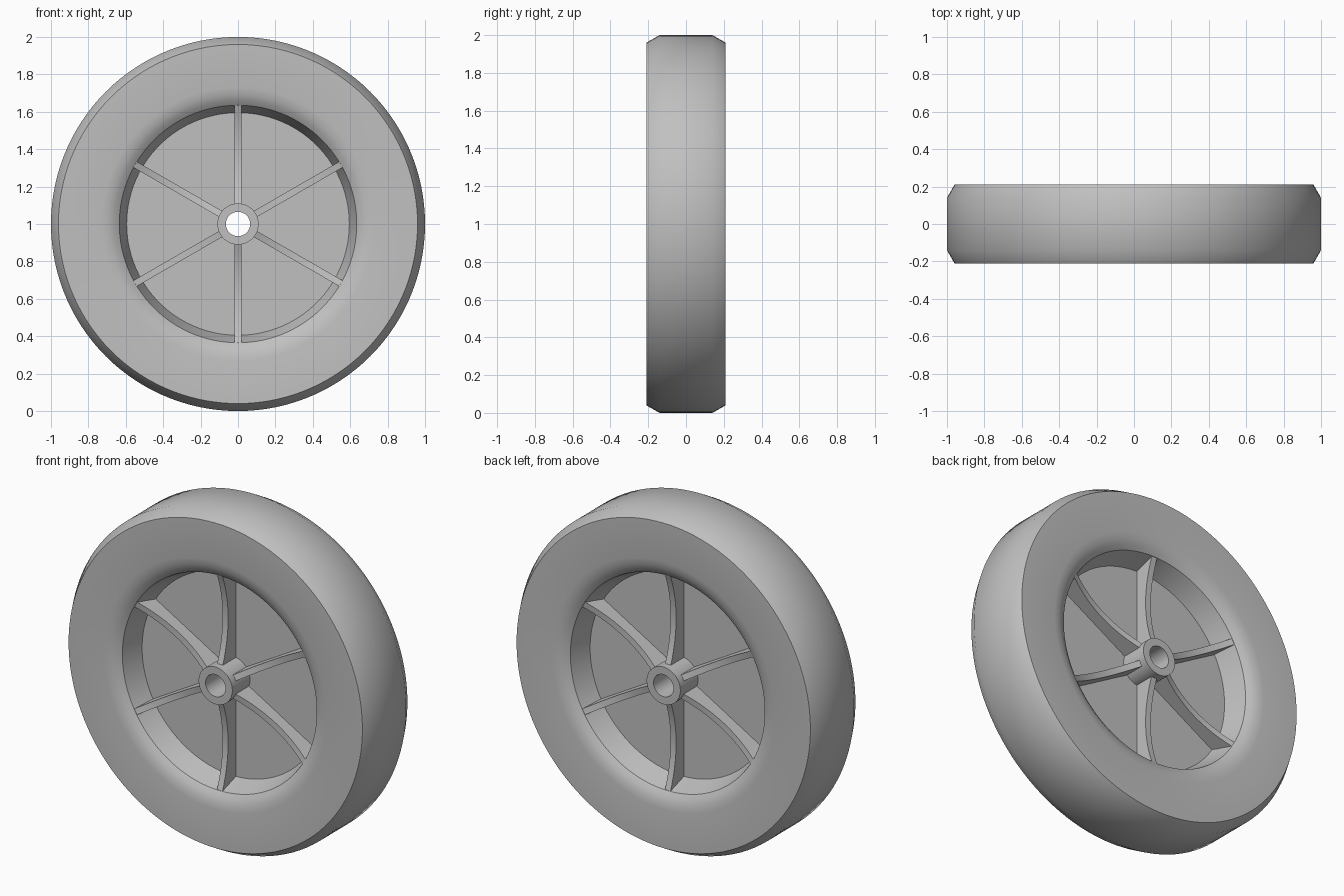
import bpy
import bmesh
from math import cos, sin, pi, radians

cube = bpy.data.objects.get("Cube")
if cube:
    bpy.data.objects.remove(cube, do_unlink=True)

SEGMENTS = 120
SPOKES = 6
CENTRE_Z = 1.0

grey = bpy.data.materials.new("plain grey")
grey.use_nodes = True
grey.diffuse_color = (0.53, 0.53, 0.53, 1)
grey.node_tree.nodes["Principled BSDF"].inputs["Base Color"].default_value = grey.diffuse_color


def finish(name, bm):
    bmesh.ops.recalc_face_normals(bm, faces=bm.faces)
    mesh = bpy.data.meshes.new(name)
    bm.to_mesh(mesh)
    bm.free()
    mesh.materials.append(grey)
    obj = bpy.data.objects.new(name, mesh)
    bpy.context.collection.objects.link(obj)
    bpy.ops.object.select_all(action="DESELECT")
    obj.select_set(True)
    bpy.context.view_layer.objects.active = obj
    bpy.ops.object.shade_smooth_by_angle(angle=radians(31))
    return obj


def mirrored(half):
    """Close a half section of (radius, depth) points across the mid plane."""
    return half + [(r, -y) for r, y in reversed(half)]


def revolve(name, section):
    bm = bmesh.new()
    rings = []
    for i in range(SEGMENTS):
        a = 2 * pi * i / SEGMENTS
        rings.append([bm.verts.new((r * cos(a), y, CENTRE_Z + r * sin(a)))
                      for r, y in section])
    n = len(section)
    for i, ring in enumerate(rings):
        following = rings[(i + 1) % SEGMENTS]
        for j in range(n):
            k = (j + 1) % n
            bm.faces.new((ring[j], ring[k], following[k], following[j]))
    return finish(name, bm)


# Wheel body: bored hub, thin web, sloped rim wall, rounded lip, chamfered tread
body_half = [
    (0.065, 0.21), (0.11, 0.21), (0.11, 0.045), (0.595, 0.045),
    (0.635, 0.172), (0.66, 0.19), (0.69, 0.203), (0.73, 0.21),
    (0.96, 0.21), (1.0, 0.14),
]
revolve("wheel_body", mirrored(body_half))

# Spokes: thin ribs on both sides of the web with a hollowed outer edge
INNER, OUTER, STEPS = 0.1, 0.637, 14
HALF_WIDTH = 0.018
spoke_half = []
for s in range(STEPS + 1):
    t = s / STEPS
    spoke_half.append((INNER + (OUTER - INNER) * t, 0.118 + 0.053 * (2 * t - 1) ** 2))
spoke_half.append((0.6, 0.04))

for i in range(SPOKES):
    a = pi / 2 + 2 * pi * i / SPOKES
    bm = bmesh.new()
    sides = []
    for w in (-HALF_WIDTH, HALF_WIDTH):
        sides.append([bm.verts.new((r * cos(a) - w * sin(a), y,
                                    CENTRE_Z + r * sin(a) + w * cos(a)))
                      for r, y in mirrored(spoke_half)])
    left, right = sides
    bm.faces.new(left)
    bm.faces.new(list(reversed(right)))
    for j in range(len(left)):
        k = (j + 1) % len(left)
        bm.faces.new((left[j], right[j], right[k], left[k]))
    finish("spoke_%d" % (i + 1), bm)
